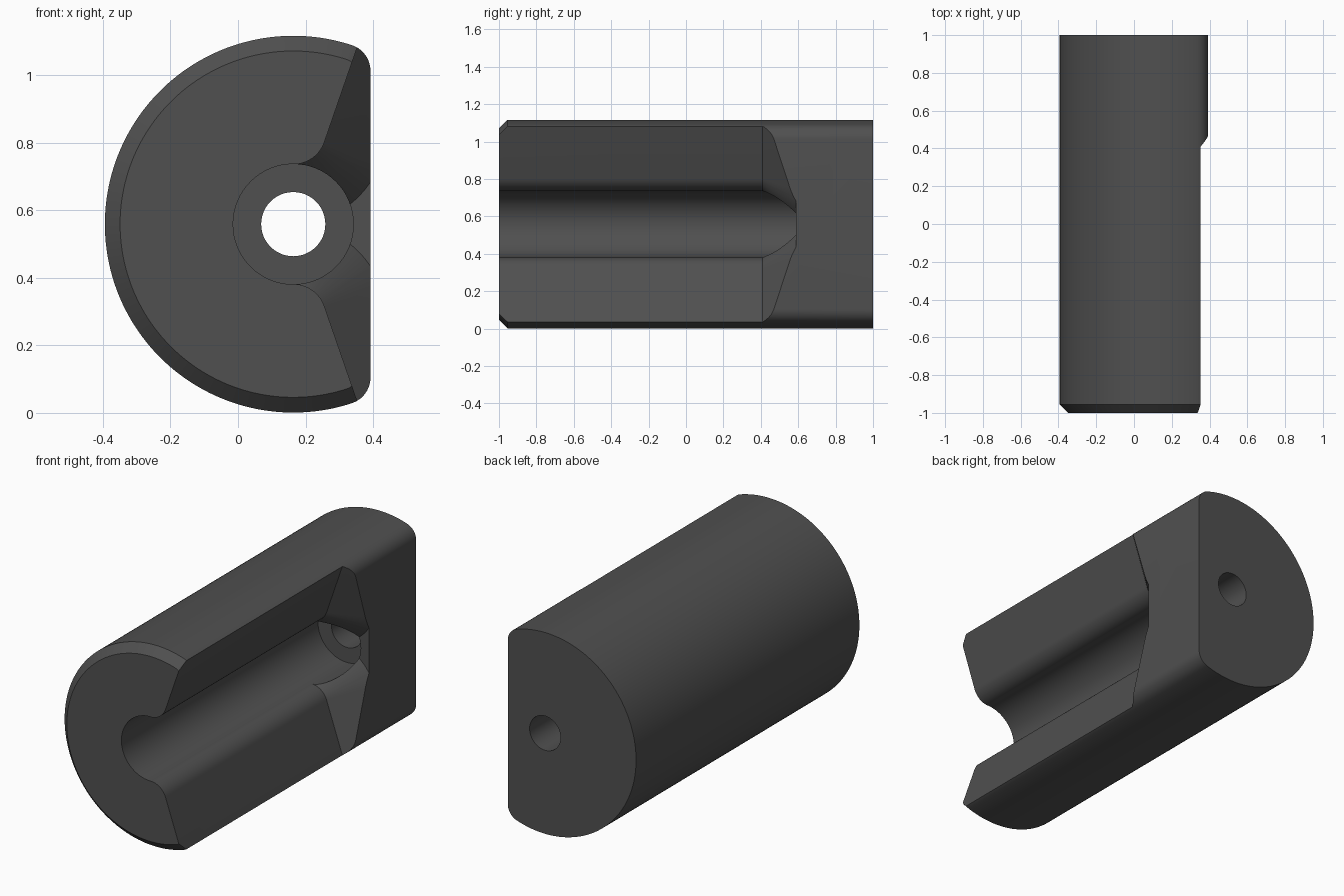
import bpy, bmesh, math

if "Cube" in bpy.data.objects:
    bpy.data.objects.remove(bpy.data.objects["Cube"])

CX, CZ, R = 0.1635, 0.5585, 0.5575      # axis of the round body and its radius
FLAT, CORNER = 0.392, 0.08              # flat side position, corner rounding
BORE, HOLE = 0.178, 0.095               # wide bore and narrow through hole
FILLET = 0.0967                         # rounding between bore and slot wall
WALL = math.radians(70.9)               # slot wall slope

grey = bpy.data.materials.new("dark_grey")
grey.diffuse_color = (0.08, 0.08, 0.08, 1)
grey.use_nodes = True
grey.node_tree.nodes["Principled BSDF"].inputs["Base Color"].default_value = grey.diffuse_color


def loft(name, sections):
    """Solid through (y, [(x, z), ...]) sections with equal point counts."""
    bm = bmesh.new()
    rings = [[bm.verts.new((x, y, z)) for x, z in pts] for y, pts in sections]
    n = len(rings[0])
    for a, b in zip(rings, rings[1:]):
        for i in range(n):
            j = (i + 1) % n
            bm.faces.new((a[i], a[j], b[j], b[i]))
    bm.faces.new(rings[0])
    bm.faces.new(rings[-1])
    bmesh.ops.recalc_face_normals(bm, faces=bm.faces)
    me = bpy.data.meshes.new(name)
    bm.to_mesh(me)
    bm.free()
    me.materials.append(grey)
    ob = bpy.data.objects.new(name, me)
    bpy.context.collection.objects.link(ob)
    return ob


def arc(cx, cz, r, a0, a1, n):
    return [(cx + r * math.cos(a0 + (a1 - a0) * i / n),
             cz + r * math.sin(a0 + (a1 - a0) * i / n)) for i in range(n + 1)]


def mirrored(pts):
    """Close a half outline by mirroring it across the axis height."""
    return pts + [(x, 2 * CZ - z) for x, z in reversed(pts)]


def body_outline(inset):
    # rounded corner beside the flat, then the big arc
    kx = FLAT - CORNER
    kz = CZ + math.sqrt((R - CORNER) ** 2 - (kx - CX) ** 2)
    a = math.atan2(kz - CZ, kx - CX)
    corner = arc(kx, kz, CORNER - inset, 0, a, 10)
    big = arc(CX, CZ, R - inset, a, 2 * math.pi - a, 112)[1:-1]
    lower = [(x, 2 * CZ - z) for x, z in reversed(corner)]
    return corner + big + lower


def slot_outline(t):
    # fillet and sloped wall, moved inward by t
    r = FILLET + t + 0.0008
    kz = CZ + BORE + FILLET
    pts = arc(CX, kz, r, -math.pi / 2, -math.pi / 2 + WALL, 14)
    x, z = pts[-1]
    pts.append((x + 0.5 * math.cos(WALL), z + 0.5 * math.sin(WALL)))
    return mirrored(pts)


def circle(r, n):
    return arc(CX, CZ, r, 0, 2 * math.pi, n)[:-1]


# Round body with a chamfered front rim
body = loft("holder_body", [(-1, body_outline(0.045)),
                            (-0.955, body_outline(0)),
                            (1, body_outline(0))])

# Bore, through hole and open slot with a tapered end
cutters = [
    loft("bore_cutter", [(-1.1, circle(BORE, 64)), (0.72, circle(BORE, 64))]),
    loft("hole_cutter", [(-1.1, circle(HOLE, 48)), (1.1, circle(HOLE, 48))]),
    loft("slot_cutter", [(-1.1, slot_outline(0)), (0.41, slot_outline(0)),
                         (0.587, slot_outline(0.176))]),
]
bpy.context.view_layer.objects.active = body
body.select_set(True)
for c in cutters:
    m = body.modifiers.new(c.name, 'BOOLEAN')
    m.operation = 'DIFFERENCE'
    m.solver = 'EXACT'
    m.object = c
    bpy.ops.object.modifier_apply(modifier=m.name)
    bpy.data.objects.remove(c)

bpy.ops.object.select_all(action='DESELECT')
body.select_set(True)
bpy.ops.object.shade_smooth_by_angle(angle=math.radians(25))
